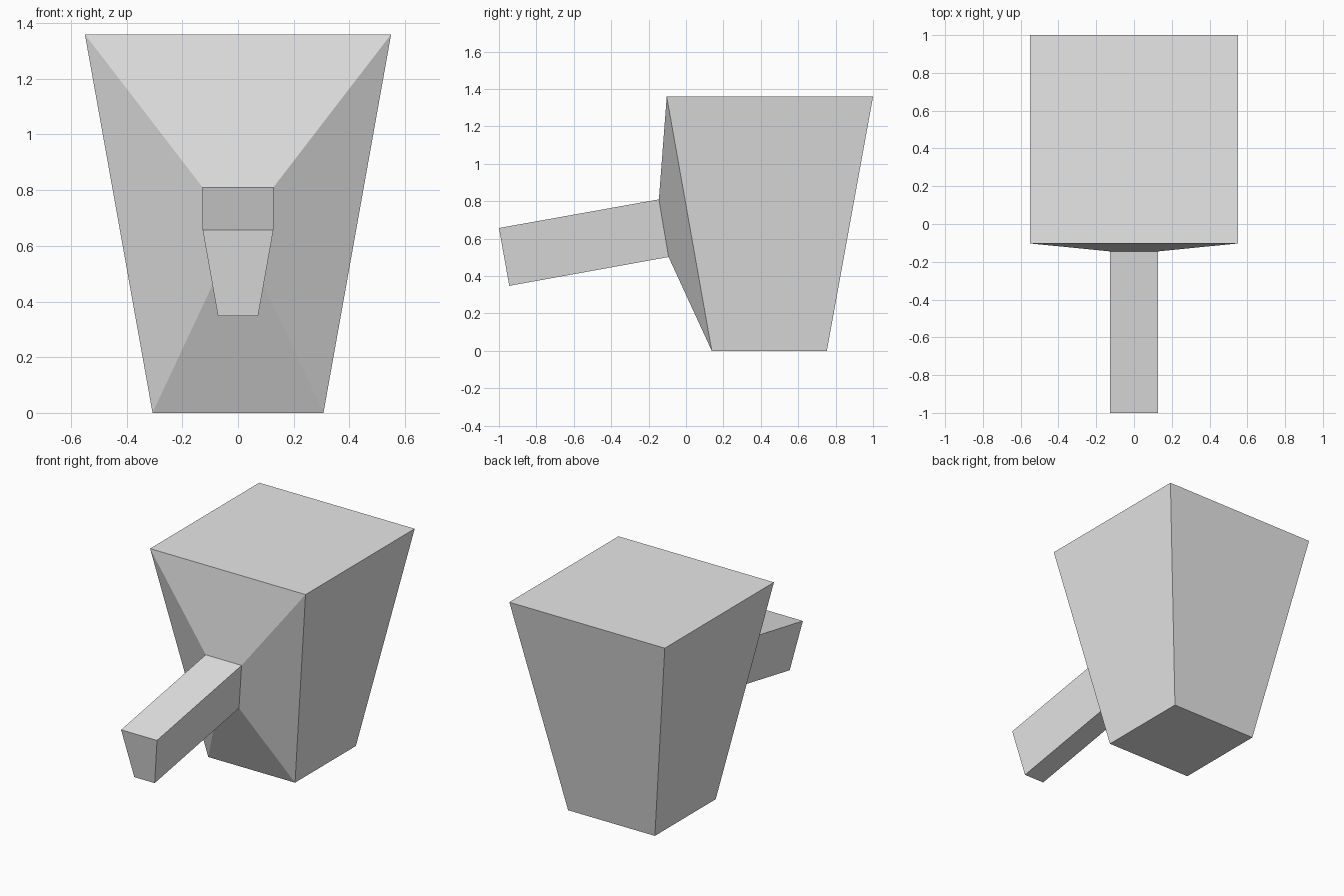
import bpy
import bmesh

cube = bpy.data.objects.get("Cube")
if cube:
    bpy.data.objects.remove(cube, do_unlink=True)

# Single plain grey
grey = bpy.data.materials.new("plain grey")
grey.use_nodes = True
colour = (0.8, 0.8, 0.8, 1)
grey.diffuse_color = colour
grey.node_tree.nodes["Principled BSDF"].inputs["Base Color"].default_value = colour

bm = bmesh.new()


def section(top, bottom):
    """Symmetric four-cornered section; top and bottom are (half width, y, z)."""
    (tx, ty, tz), (bx, by, bz) = top, bottom
    corners = [(tx, ty, tz), (-tx, ty, tz), (-bx, by, bz), (bx, by, bz)]
    return [bm.verts.new(c) for c in corners]


# Sections from the back of the tapered body to the tip of the handle
sections = [
    section((0.55, 1.0, 1.36), (0.307, 0.753, 0)),          # body back
    section((0.55, -0.103, 1.36), (0.307, 0.138, 0)),       # body front
    section((0.127, -0.145, 0.81), (0.072, -0.093, 0.502)),  # handle root
    section((0.127, -1.0, 0.657), (0.072, -0.945, 0.348)),  # handle tip
]
for a, b in zip(sections, sections[1:]):
    for i in range(4):
        j = (i + 1) % 4
        bm.faces.new((a[i], a[j], b[j], b[i]))
bm.faces.new(sections[0])
bm.faces.new(sections[-1])
bmesh.ops.recalc_face_normals(bm, faces=bm.faces[:])

mesh = bpy.data.meshes.new("tapered_body_with_handle")
bm.to_mesh(mesh)
bm.free()
mesh.materials.append(grey)
body = bpy.data.objects.new("tapered_body_with_handle", mesh)
bpy.context.collection.objects.link(body)
